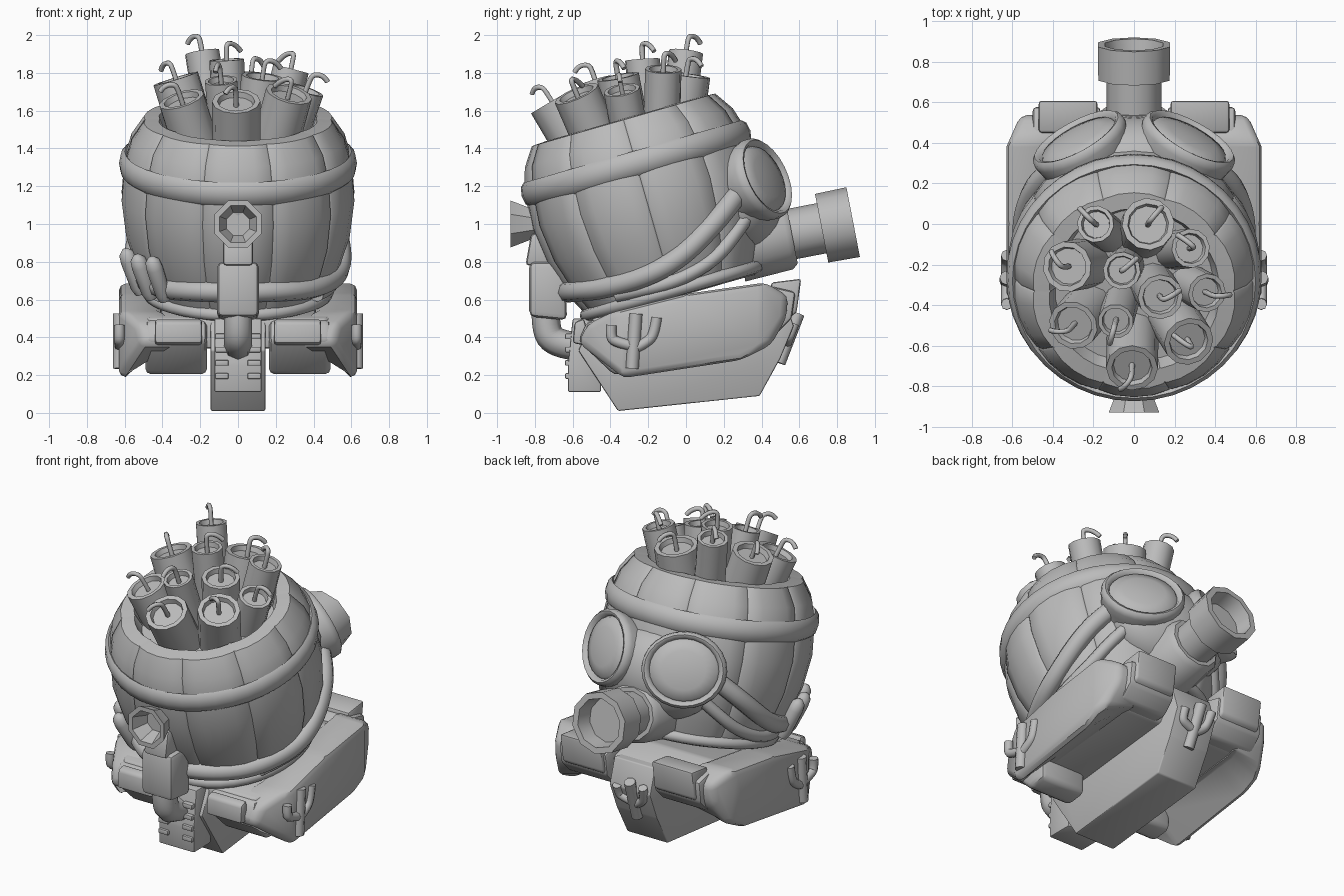
import bpy, bmesh, math
from mathutils import Vector, Matrix

if "Cube" in bpy.data.objects:
    bpy.data.objects.remove(bpy.data.objects["Cube"], do_unlink=True)

GREY = (0.5, 0.5, 0.5, 1)
mat = bpy.data.materials.new("plain grey")
mat.use_nodes = True
mat.diffuse_color = GREY
mat.node_tree.nodes["Principled BSDF"].inputs["Base Color"].default_value = GREY


def add(name, data):
    ob = bpy.data.objects.new(name, data)
    data.materials.append(mat)
    bpy.context.collection.objects.link(ob)
    return ob


def from_bmesh(name, bm, angle=40):
    bmesh.ops.recalc_face_normals(bm, faces=bm.faces)
    me = bpy.data.meshes.new(name)
    bm.to_mesh(me)
    bm.free()
    ob = add(name, me)
    bpy.ops.object.select_all(action='DESELECT')
    ob.select_set(True)
    bpy.context.view_layer.objects.active = ob
    bpy.ops.object.shade_smooth_by_angle(angle=math.radians(angle))
    return ob


def frame(origin, direction):
    return Matrix.Translation(origin) @ Vector(direction).to_track_quat('Z', 'Y').to_matrix().to_4x4()


def lathe(name, profile, segs, matrix, closed=False, ring=None, angle=40):
    """Spin (height, radius) points; ring gives optional (degrees, scale) steps."""
    ring = ring or [(i * 360 / segs, 1) for i in range(segs)]
    bm = bmesh.new()
    rows = [[bm.verts.new(matrix @ Vector((r * k * math.sin(math.radians(t)),
                                           -r * k * math.cos(math.radians(t)), h)))
             for t, k in ring] for h, r in profile]
    n = len(ring)
    pairs = list(zip(rows, rows[1:])) + ([(rows[-1], rows[0])] if closed else [])
    for a, b in pairs:
        for i in range(n):
            j = (i + 1) % n
            bm.faces.new((a[i], a[j], b[j], b[i]))
    if not closed:
        bm.faces.new(rows[0])
        bm.faces.new(rows[-1])
    return from_bmesh(name, bm, angle)


def prism(name, profile, x0, x1, bevel=0.02, wrap=False, hollow=0):
    """Extrude a (y, z) outline; wrap pulls the ends inwards, hollow lifts the inner bottom edge."""
    bm = bmesh.new()
    a, b = ([bm.verts.new((x, y, z)) for y, z in profile] for x in (x0, x1))
    bm.faces.new(a)
    bm.faces.new(b)
    for i in range(len(a)):
        j = (i + 1) % len(a)
        bm.faces.new((a[i], a[j], b[j], b[i]))
    bmesh.ops.recalc_face_normals(bm, faces=bm.faces)
    bmesh.ops.bevel(bm, geom=bm.edges[:], offset=bevel, segments=2, profile=0.5, affect='EDGES')
    for v in bm.verts:
        if abs(v.co.x) < hollow:
            v.co.z = max(v.co.z, 0.37 + 0.1 * v.co.y)
    if wrap:
        for y in (-0.34, 0.38):
            bmesh.ops.bisect_plane(bm, geom=bm.verts[:] + bm.edges[:] + bm.faces[:],
                                   plane_co=(0, y, 0), plane_no=(0, 1, 0))
        for v in bm.verts:
            v.co.x *= 1 - 0.85 * max(0, -0.34 - v.co.y) - 0.7 * max(0, v.co.y - 0.38)
    return from_bmesh(name, bm)


def tube(name, points, radius, res=2):
    cu = bpy.data.curves.new(name, 'CURVE')
    cu.dimensions = '3D'
    cu.bevel_depth, cu.bevel_resolution = radius, res
    cu.use_fill_caps = True
    cu.resolution_u = 5
    sp = cu.splines.new('NURBS')
    sp.points.add(len(points) - 1)
    for p, co in zip(sp.points, points):
        p.co = (*co, 1)
    sp.use_endpoint_u = True
    sp.order_u = 3
    return add(name, cu)


# Tilted barrel with bulging staves and a recessed top
BARREL = Matrix.Translation((0, -0.27, 1.34)) @ Matrix.Rotation(math.radians(16), 4, 'X')
WALL = [(-0.76, 0.45), (-0.6, 0.53), (-0.4, 0.595), (-0.2, 0.62), (0, 0.602), (0.12, 0.567), (0.22, 0.5)]
staves = [(36 * i + d, k) for i in range(10)
          for d, k in ((-18, 0.978), (-17, 0.992), (-9, 1.006), (0, 1.01), (9, 1.006), (17, 0.992))]
lathe("barrel", WALL + [(0.225, 0.42), (0.14, 0.39)], 0, BARREL, ring=staves)


def on_barrel(deg, v, lift=0.0):
    r = WALL[-1][1]
    for (v0, r0), (v1, r1) in zip(WALL, WALL[1:]):
        if v0 <= v <= v1:
            r = r0 + (r1 - r0) * (v - v0) / (v1 - v0)
    t = math.radians(deg)
    return BARREL @ Vector(((r + lift) * math.sin(t), -(r + lift) * math.cos(t), v))


def hoop(name, v, r, half, thick):
    section = [(v + half * math.sin(a * math.pi / 4), r + thick * math.cos(a * math.pi / 4)) for a in range(8)]
    lathe(name, section, 40, BARREL, closed=True, angle=60)


hoop("upper_hoop", -0.02, 0.6, 0.066, 0.03)
hoop("lower_hoop", -0.72, 0.475, 0.035, 0.035)

# Mask straps wrapped round the barrel
wide = [(0, -0.57), (25, -0.58), (50, -0.61), (80, -0.61), (100, -0.56), (118, -0.46), (132, -0.37), (145, -0.29)]
thin = [(55, -0.66), (80, -0.68), (100, -0.67), (120, -0.62), (135, -0.53), (148, -0.44)]
tube("wide_strap", [on_barrel(-t, v, 0.015) for t, v in wide[:0:-1]] + [on_barrel(t, v, 0.015) for t, v in wide], 0.057)
for s in (-1, 1):
    tube("thin_strap", [on_barrel(s * t, v, 0.01) for t, v in thin], 0.038)

# Cartridges tucked in the strap
for deg, v in ((-75, -0.43), (-60, -0.42), (-47, -0.4)):
    base, tip = on_barrel(deg + 3, v - 0.26, 0.055), on_barrel(deg, v, 0.04)
    lathe("cartridge", [(0, 0.03), (0.04, 0.042), (0.19, 0.046), (0.235, 0.04), (0.26, 0.015)], 10,
          frame(base, tip - base), angle=60)

# Dynamite sticks: x, y, top height, radius, fuse direction
STICKS = [(-0.19, 0, 1.91, 0.092, 135), (0.07, 0, 1.79, 0.13, 50), (0.28, -0.12, 1.82, 0.097, 140),
          (-0.33, -0.21, 1.77, 0.125, 130), (-0.06, -0.23, 1.87, 0.093, 40), (0.13, -0.36, 1.78, 0.112, 25),
          (0.36, -0.34, 1.71, 0.097, 0), (-0.3, -0.5, 1.66, 0.124, 185), (-0.09, -0.48, 1.76, 0.088, 255),
          (0.27, -0.58, 1.69, 0.125, 150), (-0.01, -0.71, 1.65, 0.128, 235)]
for x, y, z, r, deg in STICKS:
    top = Vector((x, y, z))
    d = (top - Vector((0, -0.15, 0.7))).normalized()
    lathe("dynamite_stick", [(-0.42, r), (0, r), (0, r * 0.78), (-0.03, r * 0.72)], 12, frame(top, d))
    side = Vector((math.cos(math.radians(deg)), math.sin(math.radians(deg)), 0))
    bend = ((-0.04, 0), (0.05, 0), (0.09, 0.01), (0.08, 0.07), (0.045, 0.1))
    tube("fuse", [top + d * h + side * o for h, o in bend], 0.014, 1)

# Mask, snout and its open canister
bm = bmesh.new()
bmesh.ops.create_uvsphere(bm, u_segments=24, v_segments=14, radius=1)
bmesh.ops.transform(bm, verts=bm.verts, matrix=Matrix.Translation((0, 0.3, 1.12)) @ Matrix.Diagonal((0.4, 0.23, 0.28, 1)))
from_bmesh("mask", bm)
SNOUT = frame((0, 0.885, 1.01), (0, 0.98, 0.19))
lathe("mask_mouth", [(-0.62, 0.2), (-0.36, 0.185), (-0.33, 0.16), (-0.33, 0.1)], 12, SNOUT)
lathe("snout", [(-0.45, 0.135), (-0.1, 0.135)], 12, SNOUT)
lathe("canister", [(-0.17, 0.13), (-0.17, 0.185), (0, 0.188), (0, 0.15), (-0.15, 0.125)], 10, SNOUT)

# Goggles: cup with thin rounded rim and a domed lens
for s in (-1, 1):
    eye = frame((0.265 * s, 0.395, 1.235), (0.45 * s, 0.82, 0.36)) @ Matrix.Diagonal((1.08, 0.97, 1, 1))
    lathe("goggle_cup", [(-0.16, 0.2), (-0.05, 0.222), (0, 0.233), (0.03, 0.23), (0.045, 0.215),
                         (0.04, 0.2), (0.015, 0.188)], 24, eye, angle=60)
    lathe("goggle_lens", [(0.01, 0.192), (0.03, 0.18), (0.047, 0.12), (0.055, 0.03)], 24, eye, angle=60)

# Front vent, regulator and breathing hose
lathe("vent", [(-0.25, 0.07), (-0.12, 0.085), (0, 0.135), (0, 0.105), (-0.1, 0.065)], 8,
      frame((0, -0.93, 1.0), (0, -1, 0)) @ Matrix.Rotation(math.radians(22.5), 4, 'Z'))
prism("vent_neck", [(-0.85, 0.78), (-0.82, 0.95), (-0.72, 0.95), (-0.68, 0.78)], -0.08, 0.08)
prism("regulator", [(-0.83, 0.51), (-0.83, 0.8), (-0.64, 0.8), (-0.63, 0.49)], -0.11, 0.11, 0.03)
tube("hose", [(0, -0.74, 0.6), (0, -0.75, 0.45), (0, -0.69, 0.36), (0, -0.55, 0.35)], 0.075)

# Ribbed plate below the hose
prism("ribbed_plate", [(-0.625, 0.11), (-0.625, 0.26), (-0.6, 0.5), (-0.45, 0.5), (-0.45, 0.11)], -0.125, 0.125, 0.01)
for z in (0.18, 0.25, 0.32, 0.39):
    for s in (-1, 1):
        prism("rib", [(-0.64, z), (-0.64, z + 0.03), (-0.58, z + 0.03), (-0.58, z)], 0.05 * s, 0.12 * s, 0.006)

# Keel and the collar that carries the bags
prism("keel", [(-0.57, 0.33), (-0.36, 0.01), (0.39, 0.09), (0.5, 0.29), (0.57, 0.46), (0.52, 0.62), (-0.5, 0.48)],
      -0.145, 0.145, 0.008)
prism("collar", [(-0.5, 0.34), (-0.3, 0.34), (0.42, 0.42), (0.5, 0.6), (0.3, 0.66), (0, 0.58), (-0.5, 0.5)],
      -0.54, 0.54, wrap=True)


def cactus(place):
    """Raised cactus from flat (across, up) strokes."""
    for part, pts, r in (("cactus_stem", [(0.0, -0.15), (0.01, 0), (0.02, 0.14)], 0.035),
                         ("cactus_arm", [(0, -0.03), (-0.09, -0.01), (-0.115, 0.02), (-0.11, 0.08)], 0.028),
                         ("cactus_arm", [(0, -0.05), (0.09, -0.01), (0.12, 0.05), (0.13, 0.12)], 0.028)):
        tube(part, [place(u, v) for u, v in pts], r)


for s in (-1, 1):
    # Side bag with bevelled edges
    prism("side_bag", [(-0.57, 0.37), (-0.33, 0.185), (0.29, 0.28), (0.45, 0.36), (0.53, 0.5), (0.54, 0.62),
                       (0.42, 0.69), (0, 0.63), (-0.4, 0.53), (-0.52, 0.47)], 0.4 * s, 0.63 * s, 0.035,
          wrap=True, hollow=0.46)
    # Pouches with flaps at both ends
    prism("front_pouch", [(-0.52, 0.49), (-0.57, 0.38), (-0.38, 0.2), (-0.25, 0.22), (-0.25, 0.5)], 0.165 * s, 0.49 * s, 0.03)
    prism("front_flap", [(-0.54, 0.5), (-0.59, 0.48), (-0.6, 0.37), (-0.5, 0.35)], 0.19 * s, 0.44 * s, 0.015)
    prism("back_pouch", [(0.3, 0.42), (0.48, 0.42), (0.56, 0.5), (0.58, 0.64), (0.45, 0.67), (0.3, 0.6)], 0.165 * s, 0.5 * s)
    prism("back_flap", [(0.45, 0.64), (0.45, 0.69), (0.61, 0.71), (0.585, 0.53), (0.54, 0.5)], 0.18 * s, 0.47 * s, 0.015)
    cactus(lambda u, v: (0.628 * s, -0.285 + u, 0.385 + v))
cactus(lambda u, v: (-0.8 * u, 0.545 + 0.35 * v, 0.4 + 0.9 * v))
